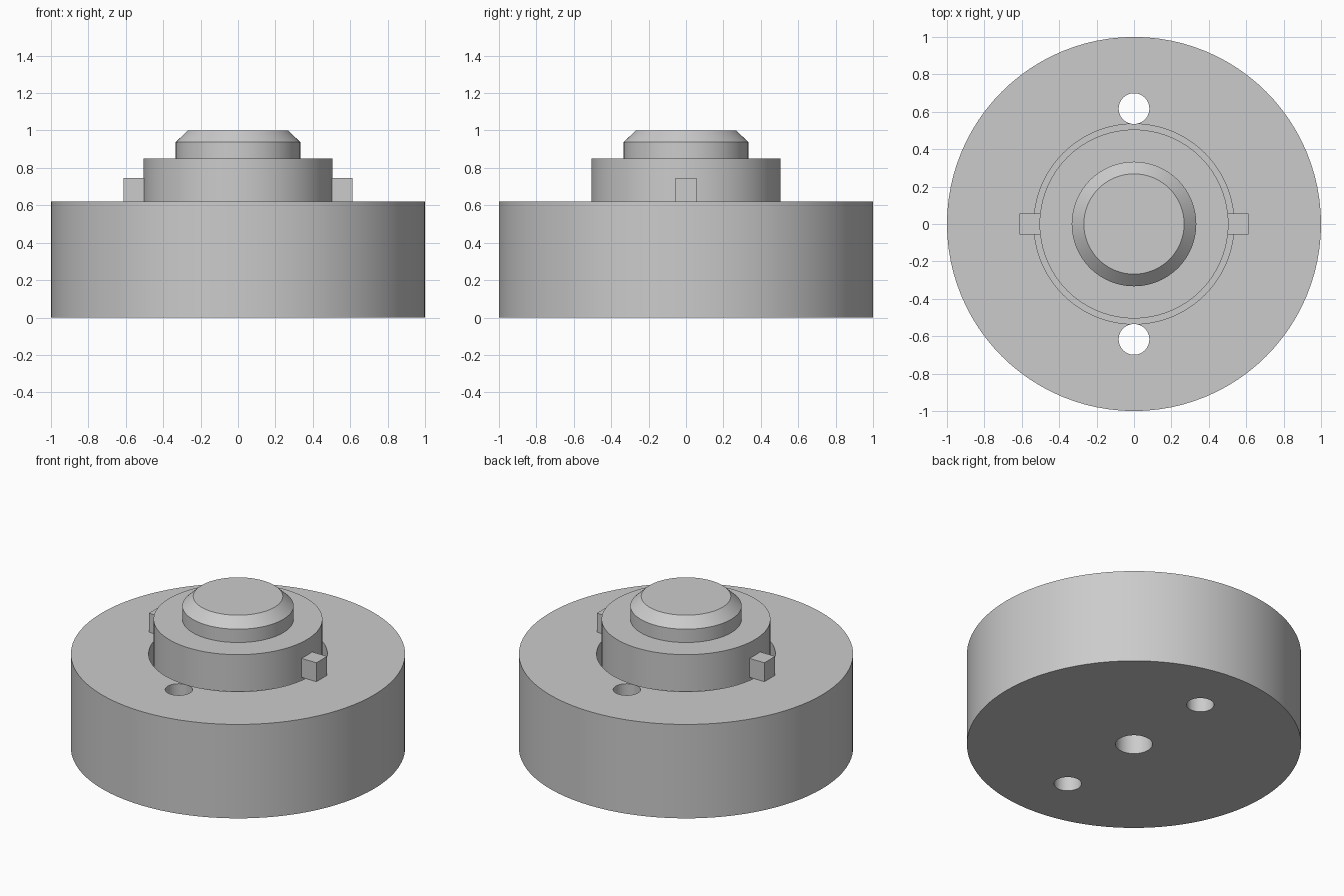
import bpy
import bmesh
from math import radians, tau
from mathutils import Matrix, Vector

SEGMENTS = 96

cube = bpy.data.objects.get("Cube")
if cube:
    bpy.data.objects.remove(cube, do_unlink=True)

grey = bpy.data.materials.new("plain_grey")
grey.use_nodes = True
colour = (0.6, 0.6, 0.6, 1)
grey.diffuse_color = colour
grey.node_tree.nodes["Principled BSDF"].inputs["Base Color"].default_value = colour


def finish(name, bm):
    bmesh.ops.remove_doubles(bm, verts=bm.verts, dist=1e-5)
    bmesh.ops.recalc_face_normals(bm, faces=bm.faces)
    mesh = bpy.data.meshes.new(name)
    bm.to_mesh(mesh)
    bm.free()
    mesh.materials.append(grey)
    obj = bpy.data.objects.new(name, mesh)
    bpy.context.collection.objects.link(obj)
    return obj


def smooth(obj):
    bpy.ops.object.select_all(action="DESELECT")
    obj.select_set(True)
    bpy.context.view_layer.objects.active = obj
    bpy.ops.object.shade_smooth_by_angle(angle=radians(30))


def lathe(name, profile, closed=False):
    """Turn a (radius, height) profile around z; open ends are capped."""
    bm = bmesh.new()
    verts = [bm.verts.new((r, 0, z)) for r, z in profile]
    edges = [bm.edges.new(pair) for pair in zip(verts, verts[1:])]
    if closed:
        edges.append(bm.edges.new((verts[-1], verts[0])))
    bmesh.ops.spin(bm, geom=verts + edges, axis=(0, 0, 1), cent=(0, 0, 0),
                   angle=tau, steps=SEGMENTS, use_duplicate=False)
    bmesh.ops.remove_doubles(bm, verts=bm.verts, dist=1e-5)
    if not closed:
        bmesh.ops.holes_fill(bm, edges=[e for e in bm.edges if e.is_boundary])
    return finish(name, bm)


# Round base with a central well and a hole through its floor
base = lathe("base", [(0.11, 0), (1, 0), (1, 0.62), (0.535, 0.62),
                      (0.535, 0.2), (0.11, 0.2)], closed=True)

# Two pin holes, front and back
bm = bmesh.new()
for side in (-1, 1):
    bmesh.ops.create_cone(bm, cap_ends=True, segments=48, radius1=0.082,
                          radius2=0.082, depth=2,
                          matrix=Matrix.Translation((0, side * 0.617, 0.3)))
cutter = finish("pin_hole_cutter", bm)
cutter.hide_render = True
cut = base.modifiers.new("pin_holes", "BOOLEAN")
cut.operation = "DIFFERENCE"
cut.solver = "EXACT"
cut.object = cutter
bpy.context.view_layer.objects.active = base
bpy.ops.object.modifier_apply(modifier=cut.name)
bpy.data.objects.remove(cutter, do_unlink=True)
smooth(base)

# Stepped plunger with a chamfered head
plunger = lathe("plunger", [(0.505, 0.2), (0.505, 0.85), (0.333, 0.85),
                            (0.333, 0.938), (0.268, 1.0)])
smooth(plunger)

# Locking lugs on both sides of the plunger
for name, side in (("left_lug", 1), ("right_lug", -1)):
    bm = bmesh.new()
    bmesh.ops.create_cube(bm, size=1)
    bmesh.ops.scale(bm, vec=Vector((0.13, 0.112, 0.125)), verts=bm.verts)
    bmesh.ops.translate(bm, vec=Vector((side * 0.547, 0, 0.6835)), verts=bm.verts)
    finish(name, bm)
